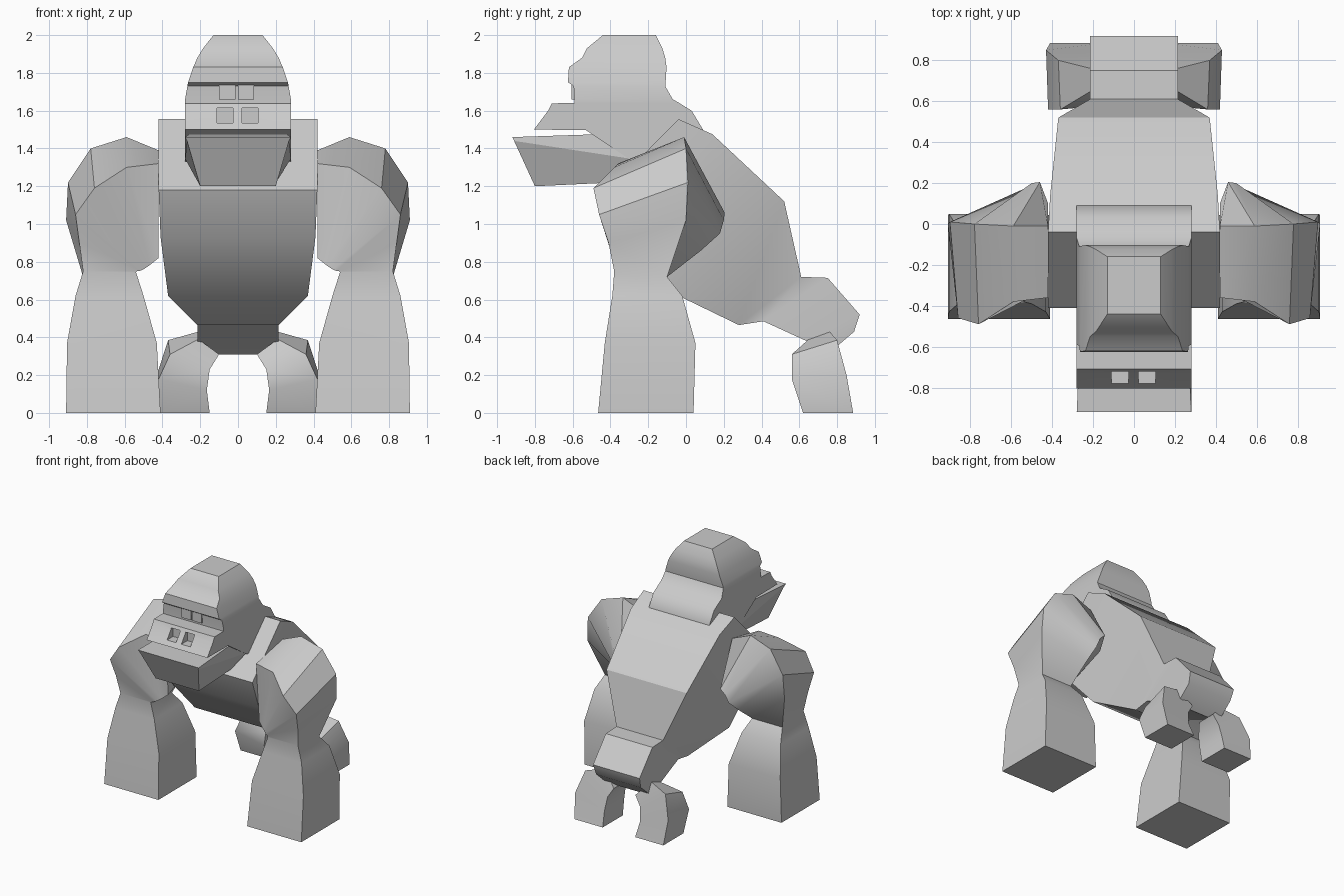
import bpy, bmesh, math

fur = bpy.data.materials.new("grey_fur")
fur.diffuse_color = (0.6, 0.6, 0.6, 1)


def loft(name, rings, mirror=False):
    """Skin a closed solid through rings that share a point count."""
    bm = bmesh.new()
    vs = [[bm.verts.new(p) for p in r] for r in rings]
    n = len(rings[0])
    for a, b in zip(vs, vs[1:]):
        for i in range(n):
            j = (i + 1) % n
            bm.faces.new((a[i], a[j], b[j], b[i]))
    bm.faces.new(vs[0])
    bm.faces.new(vs[-1])
    bmesh.ops.recalc_face_normals(bm, faces=bm.faces)
    me = bpy.data.meshes.new(name)
    bm.to_mesh(me)
    bm.free()
    me.materials.append(fur)
    ob = bpy.data.objects.new(name, me)
    bpy.context.collection.objects.link(ob)
    if mirror:
        m = ob.modifiers.new("mirror", 'MIRROR')
        m.use_mirror_merge = False
    return ob


def smooth(ob, angle=32):
    bpy.ops.object.select_all(action='DESELECT')
    ob.select_set(True)
    bpy.context.view_layer.objects.active = ob
    bpy.ops.object.shade_smooth_by_angle(angle=math.radians(angle))


def box(name, x, y, z, mirror=False):
    return loft(name, [[(x[0], y[0], h), (x[1], y[0], h), (x[1], y[1], h), (x[0], y[1], h)]
                       for h in z], mirror)


# Torso and rump: (half width, top y, top z, belly y, belly z) from neck to tail
stations = [(.42, -.04, 1.555, -.41, 1.18), (.41, .14, 1.475, -.31, .93),
            (.37, .52, 1.12, -.04, .62), (.215, .61, .72, .28, .465),
            (.215, .75, .715, .41, .485), (.215, .92, .52, .65, .375),
            (.205, .89, .43, .75, .31)]
torso = loft("torso", [[(-w, ty, tz), (w, ty, tz), (w, by, bz), (-w, by, bz)]
                       for w, ty, tz, by, bz in stations])
smooth(torso)

# Arms: rings of outer front, outer back, inner back, inner front
arm = [
    [(.42, -.36, 1.32), (.42, -.01, 1.39), (.42, .10, .98), (.42, -.32, .82)],
    [(.59, -.38, 1.30), (.59, -.01, 1.46), (.46, .205, 1.06), (.47, -.34, .78)],
    [(.76, -.49, 1.19), (.78, .00, 1.40), (.50, .20, 1.02), (.50, -.355, .76)],
    [(.86, -.46, 1.05), (.90, .01, 1.22), (.52, .18, .95), (.52, -.365, .752)],
    [(.84, -.41, .90), (.91, .00, 1.02), (.535, .08, .86), (.535, -.375, .75)],
    [(.82, -.38, .75), (.82, -.10, .72), (.54, -.10, .72), (.54, -.38, .745)]]
for z, xo, xi, yf, yb in [(.62, .86, .50, -.39, -.02), (.37, .905, .43, -.43, .05),
                          (0, .91, .41, -.465, .04)]:
    arm.append([(xo, yf, z), (xo, yb, z), (xi, yb, z), (xi, yf, z)])
smooth(loft("arms", arm, True), 35)

# Short hind legs bowing out from the rump
leg = [
    [(.21, .65, .39), (.21, .76, .43), (.10, .81, .31), (.10, .65, .31)],
    [(.36, .56, .31), (.37, .80, .385), (.15, .82, .23), (.15, .58, .23)],
    [(.42, .56, .18), (.43, .85, .20), (.165, .84, .12), (.165, .58, .12)],
    [(.41, .62, 0), (.41, .885, 0), (.15, .885, 0), (.15, .62, 0)]]
smooth(loft("hind_legs", leg, True), 35)

# Head and upper snout: (z, front y, back y, half width) from crown down
levels = [(2.0, -.44, -.16, .13), (1.93, -.525, -.125, .185), (1.88, -.55, -.11, .215),
          (1.83, -.62, -.103, .237), (1.75, -.625, -.108, .264), (1.73, -.595, -.11, .268),
          (1.66, -.59, -.07, .28), (1.64, -.59, -.035, .28), (1.639, -.71, -.034, .28),
          (1.60, -.73, .03, .28), (1.50, -.805, .09, .28), (1.497, -.53, .09, .28),
          (1.47, -.49, .09, .28), (1.33, -.28, .05, .28)]
head = loft("head", [[(-w, f, z), (w, f, z), (w, b, z), (-w, b, z)] for z, f, b, w in levels])

# Nostrils sunk into the snout
for side, x in (("left", (-.11, -.027)), ("right", (.022, .105))):
    cutter = box(side + "_nostril_cutter", x, (-.9, -.70), (1.535, 1.615))
    mod = head.modifiers.new("nostril", 'BOOLEAN')
    mod.object = cutter
    mod.operation = 'DIFFERENCE'
    bpy.context.view_layer.objects.active = head
    bpy.ops.object.modifier_apply(modifier=mod.name)
    bpy.data.objects.remove(cutter)
smooth(head)

# Square eyes under the brow
box("left_eye", (-.10, -.012), (-.605, -.55), (1.66, 1.75))
box("right_eye", (.0, .085), (-.605, -.55), (1.66, 1.75))

# Open lower jaw
jaw = [[(-.28, -.92, 1.46), (.28, -.92, 1.46), (.27, -.91, 1.44), (.20, -.80, 1.2),
        (-.20, -.80, 1.2), (-.27, -.91, 1.44)],
       [(-.26, -.47, 1.475), (.26, -.47, 1.475), (.28, -.29, 1.345), (.20, -.38, 1.22),
        (-.20, -.38, 1.22), (-.28, -.29, 1.345)]]
smooth(loft("lower_jaw", jaw), 25)
